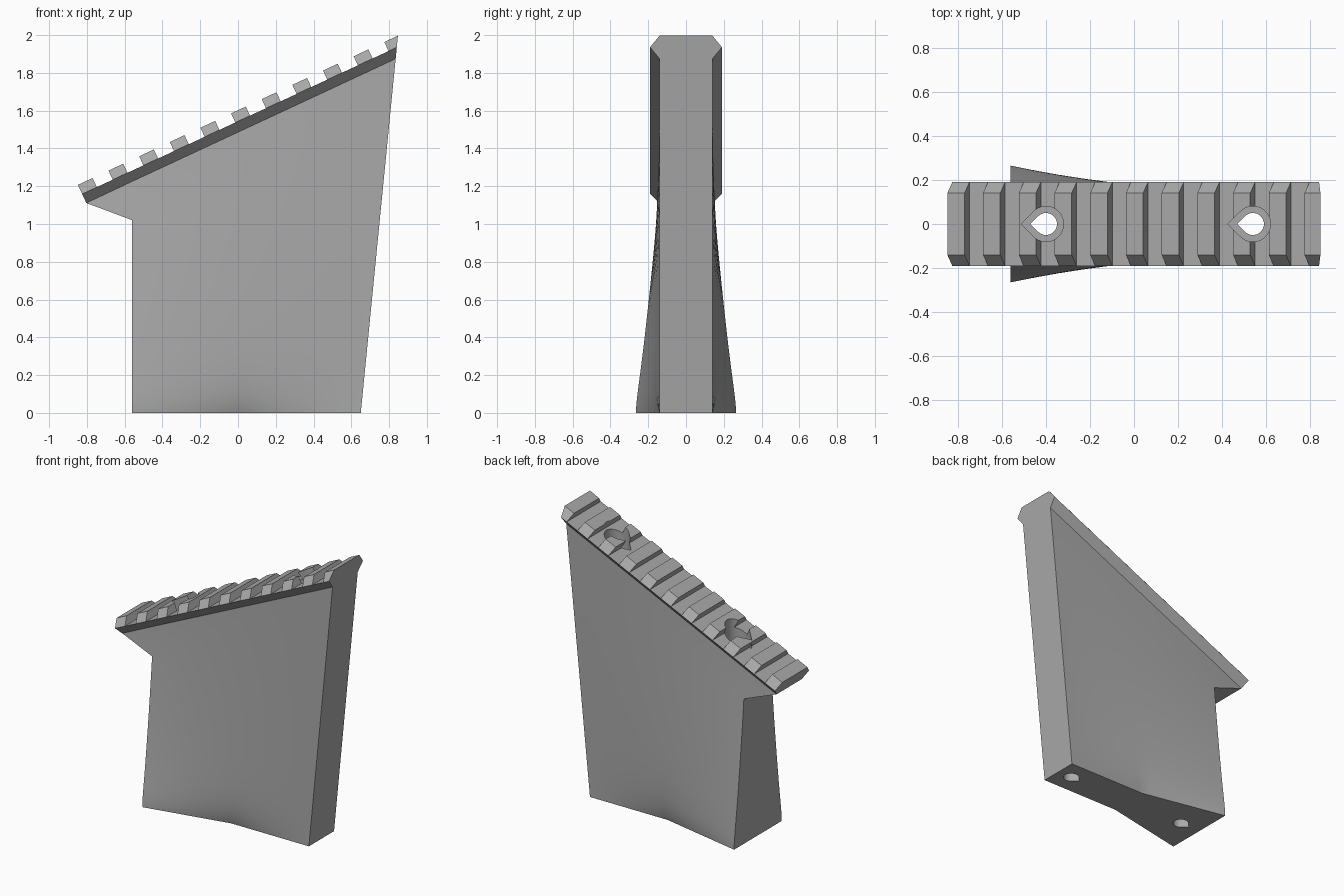
import bpy, bmesh, math
from mathutils import Vector

if "Cube" in bpy.data.objects:
    bpy.data.objects.remove(bpy.data.objects["Cube"], do_unlink=True)

gray = bpy.data.materials.new("plain_gray")
gray.use_nodes = True
gray.diffuse_color = (0.4, 0.4, 0.4, 1)
gray.node_tree.nodes["Principled BSDF"].inputs["Base Color"].default_value = (0.4, 0.4, 0.4, 1)

# Shared layout: slanted rail axis, its normal, and the leaning right end
ANGLE = math.radians(25)
ALONG = Vector((math.cos(ANGLE), 0, math.sin(ANGLE)))
UP = Vector((-math.sin(ANGLE), 0, math.cos(ANGLE)))
START = Vector((-0.803, 0, 1.111))
LEFT, RIGHT, LEAN = -0.56, 0.65, 0.0985
NARROW, WIDE, STEP = 0.14, 0.19, 0.053
PITCH, TOOTH = 0.179, 0.086


def make_object(name, bm):
    bmesh.ops.recalc_face_normals(bm, faces=bm.faces)
    mesh = bpy.data.meshes.new(name)
    bm.to_mesh(mesh)
    bm.free()
    mesh.materials.append(gray)
    obj = bpy.data.objects.new(name, mesh)
    bpy.context.collection.objects.link(obj)
    return obj


def add_loft(bm, sections):
    """Skin a list of equal rings and cap both ends."""
    rings = [[bm.verts.new(p) for p in ring] for ring in sections]
    for a, b in zip(rings, rings[1:]):
        for i in range(len(a)):
            j = (i + 1) % len(a)
            bm.faces.new((a[i], a[j], b[j], b[i]))
    bm.faces.new(rings[0])
    bm.faces.new(rings[-1])


def cut(obj, cutter):
    cutter.hide_render = True
    mod = obj.modifiers.new("cut", 'BOOLEAN')
    mod.operation, mod.solver, mod.object = 'DIFFERENCE', 'EXACT', cutter
    bpy.context.view_layer.objects.active = obj
    bpy.ops.object.modifier_apply(modifier=mod.name)


def end_distance(height):
    """Distance along the rail to the leaning right end."""
    p = START + UP * height
    return (RIGHT + LEAN * p.z - p.x) / (ALONG.x - LEAN * ALONG.z)


# Rail: hexagonal bar with slots between the teeth
profile = [(-NARROW, 0), (NARROW, 0), (WIDE, STEP), (NARROW, 2 * STEP),
           (-NARROW, 2 * STEP), (-WIDE, STEP)]
bm = bmesh.new()
add_loft(bm, [[START + UP * h + ALONG * (end_distance(h) * e) + Vector((0, y, 0))
               for y, h in profile] for e in (0, 1)])
rail = make_object("slotted_rail", bm)

bm = bmesh.new()
for i in range(10):
    ends = (i * PITCH + TOOTH, (i + 1) * PITCH)
    add_loft(bm, [[START + ALONG * s + UP * h + Vector((0, y, 0))
                   for y, h in ((-0.3, STEP), (0.3, STEP), (0.3, 0.2), (-0.3, 0.2))]
                  for s in ends])
slots = make_object("slot_cutter", bm)
cut(rail, slots)


# Body: wall that flares toward its lower left corner
def half_width(u, v):
    flare = (1 - u) ** 1.5 * (1 - v) ** 1.2
    foot = max(0, 1 - u / 0.5)
    return NARROW + 0.125 * (flare + (foot - flare) * math.exp(-14 * v))


def top_height(x):
    return START.z + (x - START.x) * math.tan(ANGLE) + 0.02


COLS, LOW, HIGH = 28, 16, 4
notch = 1.02 / top_height(LEFT)
rows = [notch * (i / LOW) ** 1.5 for i in range(LOW + 1)]
rows += [notch + (1 - notch) * i / HIGH for i in range(1, HIGH + 1)]
slope = math.tan(ANGLE)
top_right = (RIGHT + LEAN * top_height(0)) / (1 - LEAN * slope)

bm = bmesh.new()
sides = []
for sign in (-1, 1):
    grid = []
    for c in range(COLS + 1):
        u = c / COLS
        foot_x = LEFT + (RIGHT - LEFT) * u
        head_x = LEFT + (top_right - LEFT) * u
        grid.append([bm.verts.new((foot_x + (head_x - foot_x) * v,
                                   sign * half_width(u, v),
                                   top_height(head_x) * v)) for v in rows])
    for a, b in zip(grid, grid[1:]):
        for r in range(len(rows) - 1):
            bm.faces.new((a[r], b[r], b[r + 1], a[r + 1]))
    # overhanging wedge under the low end of the rail
    tip = bm.verts.new((START.x, sign * NARROW, START.z))
    for r in range(LOW, LOW + HIGH):
        bm.faces.new((tip, grid[0][r], grid[0][r + 1]))
    edge = [tip] + grid[0][LOW::-1] + [g[0] for g in grid[1:]]
    edge += grid[-1][1:] + [g[-1] for g in grid[-2::-1]]
    sides.append(edge)
front, back = sides
for i in range(len(front)):
    j = (i + 1) % len(front)
    bm.faces.new((front[i], front[j], back[j], back[i]))
body = make_object("flared_body", bm)


# Screw bores: teardrop holes with a wider upper part
def teardrop(x, radius, z):
    arc = [math.radians(-135 + 270 * i / 30) for i in range(31)]
    ring = [(x + radius * math.cos(a), radius * math.sin(a), z) for a in arc]
    return ring + [(x - radius * math.sqrt(2), 0, z)]


for x in (-0.40, 0.54):
    bm = bmesh.new()
    add_loft(bm, [teardrop(x, 0.05, -0.1), teardrop(x, 0.05, 0.3),
                  teardrop(x, 0.08, 0.3), teardrop(x, 0.08, 2.2)])
    bore = make_object("bore_cutter", bm)
    cut(body, bore)
    cut(rail, bore)
    bpy.data.objects.remove(bore, do_unlink=True)
bpy.data.objects.remove(slots, do_unlink=True)

# Smooth flared sides, crisp edges elsewhere
bpy.ops.object.select_all(action='DESELECT')
for obj in (body, rail):
    obj.select_set(True)
bpy.context.view_layer.objects.active = body
bpy.ops.object.shade_smooth_by_angle(angle=math.radians(30))
